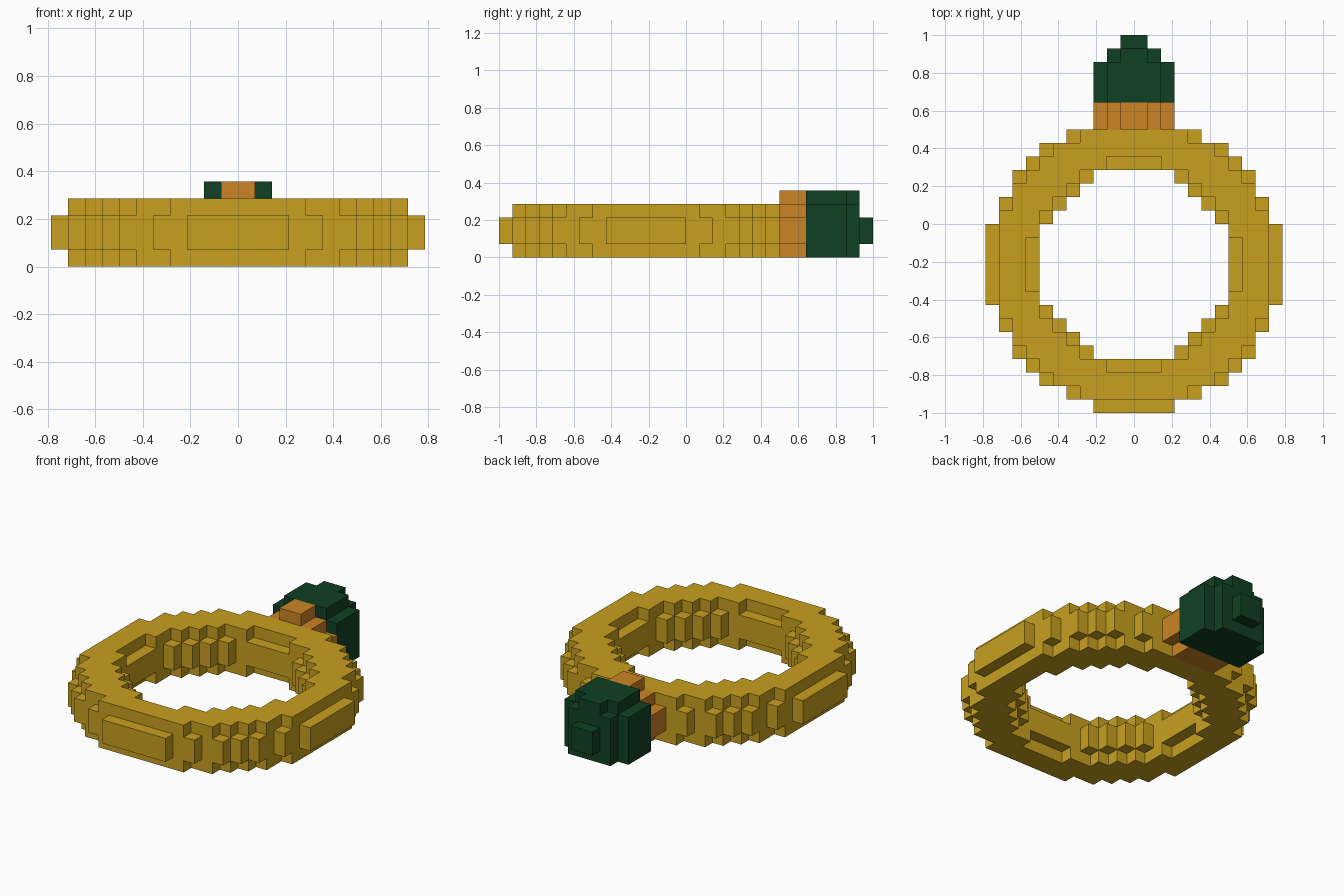
import bpy, bmesh
from mathutils import Vector

U = 1 / 14            # edge of one block
RING_Y = -3           # ring centre, in blocks

cube = bpy.data.objects.get("Cube")
if cube:
    bpy.data.objects.remove(cube)


def material(name, rgb):
    m = bpy.data.materials.new(name)
    m.use_nodes = True
    m.diffuse_color = (*rgb, 1)
    m.node_tree.nodes["Principled BSDF"].inputs["Base Color"].default_value = (*rgb, 1)
    return m


def block_range(x, y, z):
    """Blocks filling a box given as half-width x and (low, high) pairs."""
    return {(i, j, k) for i in range(-x, x) for j in range(*y) for k in range(*z)}


def stepped_disc(steps):
    """Cells of a round stepped plan; steps maps half-width to half-depth."""
    return {(i, j) for w, d in steps for i in range(-w, w) for j in range(-d, d)}


def skin(name, cells, mat):
    """Make one object from the exposed sides of a set of blocks."""
    bm = bmesh.new()
    verts = {}

    def vert(p):
        key = tuple(p)
        if key not in verts:
            verts[key] = bm.verts.new([c * U for c in key])
        return verts[key]

    for cell in cells:
        for axis in range(3):
            a, b = Vector((0, 0, 0)), Vector((0, 0, 0))
            a[(axis + 1) % 3] = 1
            b[(axis + 2) % 3] = 1
            for side in (0, 1):
                near = list(cell)
                near[axis] += 2 * side - 1
                if tuple(near) in cells:
                    continue
                o = Vector(cell)
                o[axis] += side
                loop = [o, o + a, o + a + b, o + b]
                bm.faces.new([vert(p) for p in (loop if side else loop[::-1])])
    # merge flat neighbours into larger faces
    bmesh.ops.dissolve_limit(bm, angle_limit=0.01, verts=bm.verts, edges=bm.edges)
    mesh = bpy.data.meshes.new(name)
    bm.to_mesh(mesh)
    bm.free()
    mesh.materials.append(mat)
    obj = bpy.data.objects.new(name, mesh)
    bpy.context.collection.objects.link(obj)
    return obj


gold = material("gold", (0.578, 0.352, 0.014))
orange = material("orange", (0.597, 0.231, 0.018))
green = material("dark_green", (0.005, 0.051, 0.017))

# Ring: wide middle layers between narrower top and bottom layers
wide = (stepped_disc([(11, 3), (10, 5), (9, 7), (8, 8), (7, 9), (5, 10), (3, 11)])
        - stepped_disc([(7, 3), (6, 4), (5, 5), (4, 6), (3, 7)]))
narrow = (stepped_disc([(10, 4), (9, 6), (8, 7), (7, 8), (6, 9), (4, 10)])
          - stepped_disc([(8, 2), (7, 4), (6, 5), (5, 6), (4, 7), (2, 8)]))
ring = {(i, j + RING_Y, k)
        for k, plan in enumerate((narrow, wide, wide, narrow)) for i, j in plan}

# Collar: rounded section with a flat underside
collar = set()
for k, half in enumerate((2, 3, 3, 2, 1)):
    collar |= block_range(half, (7, 9), (k, k + 1))

# Setting: chunky body, stepped back and small nub
gem = (block_range(3, (9, 12), (0, 4)) | block_range(2, (9, 12), (4, 5))
       | block_range(2, (12, 13), (0, 4)) | block_range(1, (12, 13), (4, 5))
       | block_range(1, (13, 14), (1, 3)))

skin("ring_band", ring - collar, gold)
skin("collar", collar, orange)
skin("gem", gem, green)
